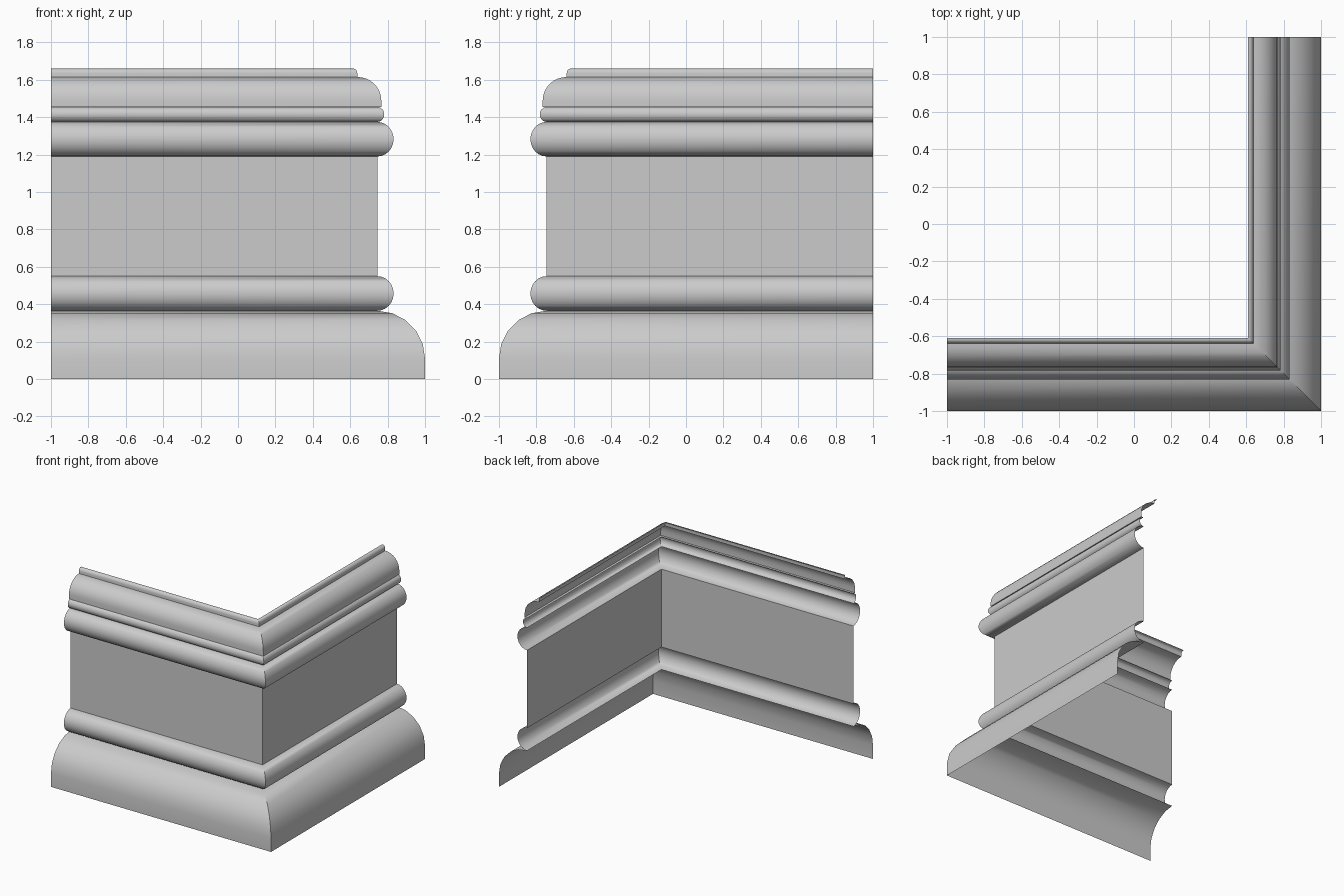
import bpy
from math import cos, sin, radians

if "Cube" in bpy.data.objects:
    bpy.data.objects.remove(bpy.data.objects["Cube"])

WALL = 0.745   # distance of the flat wall face from the centre lines


def arc(cx, cz, rx, rz, start, end, steps):
    """Points on an elliptical arc of the moulding profile."""
    pts = []
    for i in range(steps + 1):
        a = radians(start + (end - start) * i / steps)
        pts.append((cx + rx * cos(a), cz + rz * sin(a)))
    return pts


def half_round(z0, z1, rx, steps=12):
    """Bead that bulges out from the wall between two heights."""
    return arc(WALL, (z0 + z1) / 2, rx, (z1 - z0) / 2, -90, 90, steps)


def sweep(name, profile):
    """Run an open (offset, height) profile round the mitred corner."""
    verts, faces = [], []
    for r, z in profile:
        verts += [(-1, -r, z), (r, -r, z), (r, 1, z)]
    for i in range(len(profile) - 1):
        for leg in (0, 1):
            a = 3 * i + leg
            faces.append((a, a + 1, a + 4, a + 3))
    mesh = bpy.data.meshes.new(name)
    mesh.from_pydata(verts, [], faces)
    obj = bpy.data.objects.new(name, mesh)
    bpy.context.collection.objects.link(obj)
    bpy.ops.object.select_all(action='DESELECT')
    obj.select_set(True)
    bpy.context.view_layer.objects.active = obj
    bpy.ops.object.shade_smooth_by_angle(angle=radians(35))
    return obj


# Spreading foot: short upright then a quarter round
sweep("base_moulding", [(1, 0)] + arc(WALL, 0.11, 0.255, 0.255, 0, 90, 5))

# Matching large beads below and above the flat panel
sweep("lower_bead", half_round(0.365, 0.55, 0.087))
sweep("wall_panel", [(WALL, 0.55), (WALL, 1.19)])
sweep("upper_bead", half_round(1.19, 1.375, 0.087))

# Thin bead under the cap
sweep("small_bead", half_round(1.375, 1.455, 0.037, 8))

# Cap: ledge, upright, quarter round, then a small rounded lip
sweep("cap_moulding",
      [(WALL, 1.455), (0.766, 1.455)]
      + arc(0.638, 1.49, 0.128, 0.125, 0, 90, 8)
      + arc(0.615, 1.635, 0.023, 0.025, 0, 90, 4)
      + [(0.61, 1.66)])
